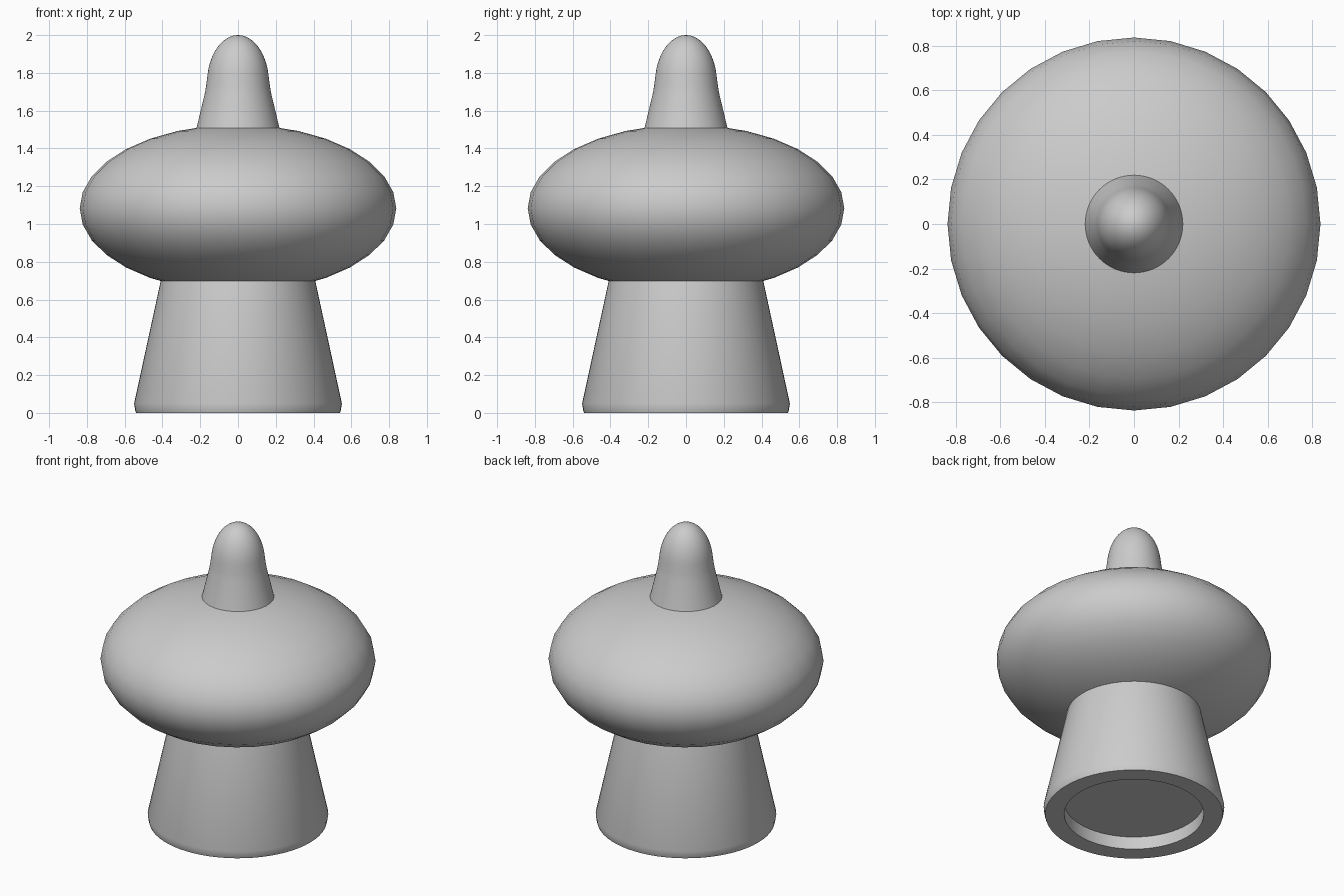
import bpy
import bmesh
import math

if "Cube" in bpy.data.objects:
    bpy.data.objects.remove(bpy.data.objects["Cube"])


def smooth(obj, angle):
    bpy.ops.object.select_all(action='DESELECT')
    obj.select_set(True)
    bpy.context.view_layer.objects.active = obj
    bpy.ops.object.shade_smooth_by_angle(angle=math.radians(angle))


def lathe(name, profile, segments=64):
    """Revolve a (radius, z) profile that starts and ends on the z axis."""
    bm = bmesh.new()
    verts = [bm.verts.new((r, 0, z)) for r, z in profile]
    edges = [bm.edges.new(pair) for pair in zip(verts, verts[1:])]
    bmesh.ops.spin(bm, geom=verts + edges, cent=(0, 0, 0), axis=(0, 0, 1),
                   angle=math.tau, steps=segments, use_duplicate=False)
    bmesh.ops.remove_doubles(bm, verts=bm.verts, dist=1e-5)
    bmesh.ops.recalc_face_normals(bm, faces=bm.faces)
    mesh = bpy.data.meshes.new(name)
    bm.to_mesh(mesh)
    bm.free()
    obj = bpy.data.objects.new(name, mesh)
    bpy.context.collection.objects.link(obj)
    smooth(obj, 40)
    return obj


# Flattened round body
bpy.ops.mesh.primitive_uv_sphere_add(segments=32, ring_count=16, radius=1,
                                     location=(0, 0, 1.083))
body = bpy.context.object
body.name = "body"
body.scale = (0.838, 0.838, 0.443)
bpy.ops.object.transform_apply(location=False, rotation=False, scale=True)
smooth(body, 60)

# Tapered pedestal with a shallow recess underneath
lathe("pedestal", [(0, 0.085), (0.425, 0.085), (0.425, 0), (0.54, 0),
                   (0.544, 0.012), (0.55, 0.05), (0.41, 0.695),
                   (0.395, 0.765), (0, 0.765)])

# Spire: straight flare rising into a rounded elliptical tip
cap = [(0.164 * math.cos(math.radians(a)), 1.745 + 0.255 * math.sin(math.radians(a)))
       for a in range(10, 90, 8)]
lathe("spire", [(0, 1.47), (0.229, 1.47), (0.219, 1.51), (0.176, 1.69),
                (0.169, 1.73)] + cap + [(0, 2.0)])
